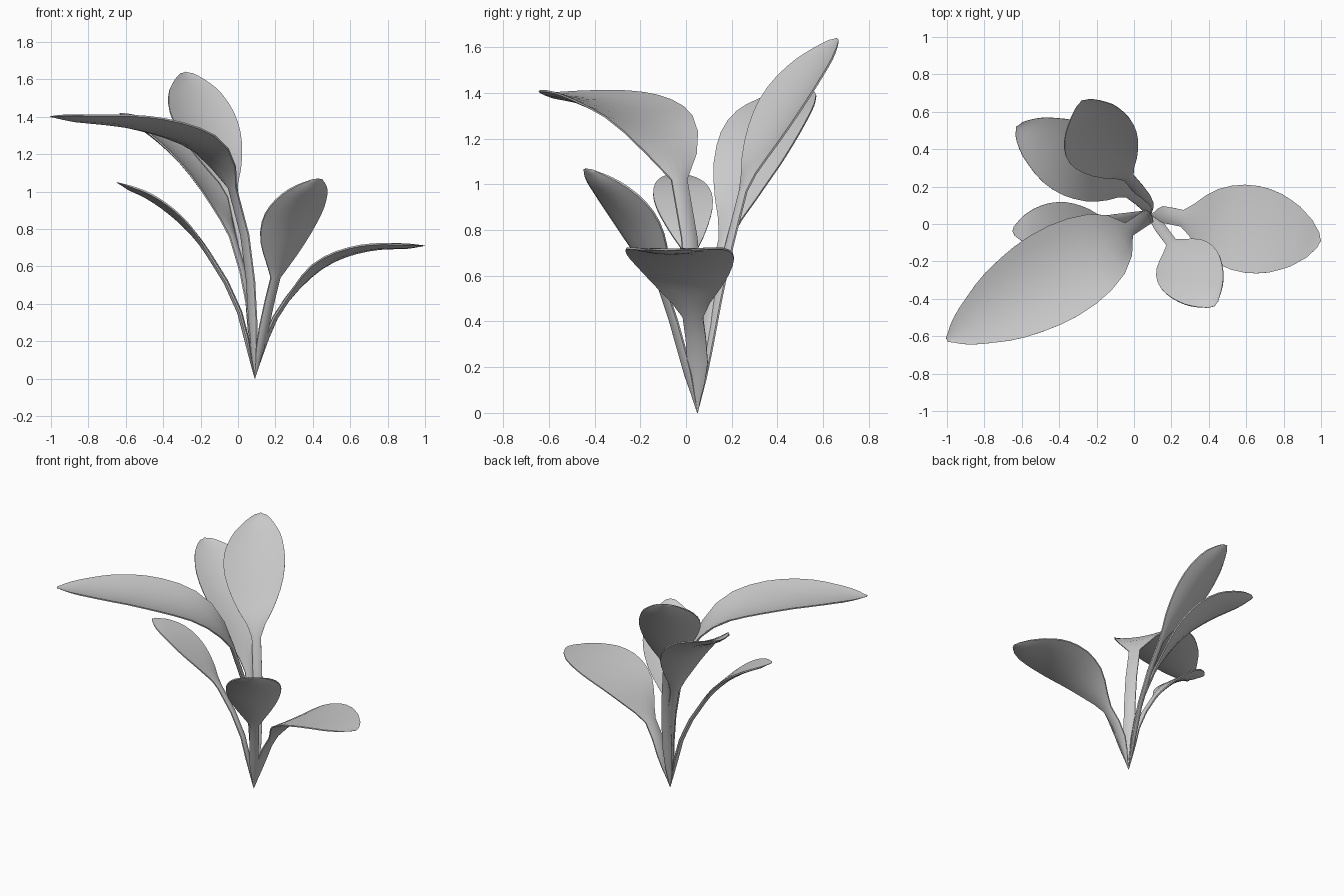
import bpy, bmesh, math
from mathutils import Vector

cube = bpy.data.objects.get("Cube")
if cube:
    bpy.data.objects.remove(cube, do_unlink=True)

leaf_grey = bpy.data.materials.new("leaf_grey")
leaf_grey.use_nodes = True
colour = (0.6, 0.6, 0.6, 1)
leaf_grey.diffuse_color = colour
leaf_grey.node_tree.nodes["Principled BSDF"].inputs["Base Color"].default_value = colour

ROOT = (0.09, 0.05, 0)
ACROSS = [-1, -0.75, -0.4, 0, 0.4, 0.75, 1]


def spline(points, steps=40):
    """Dense smooth curve through the midrib points."""
    pts = [Vector(p) for p in points]
    pts = [2 * pts[0] - pts[1]] + pts + [2 * pts[-1] - pts[-2]]
    curve = []
    for a, b, c, d in zip(pts, pts[1:], pts[2:], pts[3:]):
        for i in range(steps):
            t = i / steps
            curve.append(0.5 * (2 * b + (c - a) * t + (2 * a - 5 * b + 4 * c - d) * t * t
                                + (3 * b - a - 3 * c + d) * t ** 3))
    curve.append(pts[-2])
    return curve


def leaf(name, midrib, width, bulge=1.3, roundness=0.65, stem=0.03, cup=0.2):
    """Flat stem from the root up to the third midrib point, then a cupped blade."""
    curve = spline([ROOT] + midrib)
    lengths = [0]
    for p, q in zip(curve, curve[1:]):
        lengths.append(lengths[-1] + (q - p).length)
    start, total = lengths[80], lengths[-1]
    heading = curve[-1] - curve[80]
    side = Vector((heading.y, -heading.x, 0)).normalized()

    # Stations along the leaf, packed closer together towards the tip
    stem_rows = [start * f for f in (0, 0.15, 0.3, 0.5, 0.75)]
    blade_rows = [start + (total - start) * math.sin(math.pi / 2 * i / 16) for i in range(17)]

    bm = bmesh.new()
    rings = []
    for s in stem_rows + blade_rows:
        k = min(range(len(lengths)), key=lambda i: abs(lengths[i] - s))
        tangent = (curve[min(k + 1, len(curve) - 1)] - curve[max(k - 1, 0)]).normalized()
        normal = side.cross(tangent).normalized()
        u = max(0, (s - start) / (total - start))
        blade = width * max(0, math.sin(math.pi * min(u, 1) ** bulge)) ** roundness
        taper = min(1, s / 0.2) * min(1, (1 - u) * 8)
        half = max(blade, stem * taper, 0.002)
        thick = 0.014 * max(taper, 0.1)
        lift = cup * min(1, u * 4)

        def place(t, face):
            h = lift * half * (t * t - 0.3) + face * thick * (1 - 0.7 * t * t)
            return bm.verts.new(curve[k] + side * half * t + normal * h)

        rings.append([place(t, 1) for t in ACROSS] + [place(t, -1) for t in reversed(ACROSS)])

    # Skin the rings and close both ends
    for low, high in zip(rings, rings[1:]):
        for i in range(len(low)):
            j = (i + 1) % len(low)
            bm.faces.new((low[i], low[j], high[j], high[i]))
    bm.faces.new(rings[0])
    bm.faces.new(rings[-1])
    bmesh.ops.recalc_face_normals(bm, faces=bm.faces)

    mesh = bpy.data.meshes.new(name)
    bm.to_mesh(mesh)
    bm.free()
    mesh.materials.append(leaf_grey)
    obj = bpy.data.objects.new(name, mesh)
    bpy.context.collection.objects.link(obj)
    bpy.ops.object.select_all(action="DESELECT")
    obj.select_set(True)
    bpy.context.view_layer.objects.active = obj
    bpy.ops.object.shade_smooth_by_angle(angle=math.radians(50))


# Long pointed leaf, front right
leaf("long_arching_leaf", [(0.06, 0.03, 0.6), (-0.03, -0.03, 1.02), (-0.2, -0.14, 1.24),
     (-0.55, -0.35, 1.36), (-1, -0.62, 1.4)], 0.25, bulge=0.9, roundness=0.7, stem=0.04)

# Two upright leaves at the back
leaf("tall_back_leaf", [(0.06, 0.14, 0.5), (-0.03, 0.25, 0.97), (-0.12, 0.36, 1.2),
     (-0.21, 0.49, 1.42), (-0.28, 0.66, 1.64)], 0.2)
leaf("side_back_leaf", [(0.06, 0.1, 0.4), (-0.03, 0.17, 0.76), (-0.19, 0.28, 1.08),
     (-0.38, 0.38, 1.28), (-0.63, 0.52, 1.42)], 0.2)

# Slim leaf to the right
leaf("slim_leaf", [(0, 0.04, 0.38), (-0.16, 0.02, 0.67), (-0.3, 0, 0.84),
     (-0.47, -0.02, 0.97), (-0.65, -0.04, 1.05)], 0.13, stem=0.025, cup=0.1)

# Low broad leaf to the left
leaf("low_broad_leaf", [(0.16, 0.05, 0.24), (0.26, 0.03, 0.42), (0.45, 0, 0.61),
     (0.7, -0.04, 0.7), (1, -0.09, 0.71)], 0.235, bulge=1.15, stem=0.045, cup=0.08)

# Short rounded leaf at the front
leaf("short_front_leaf", [(0.14, -0.02, 0.28), (0.2, -0.1, 0.54), (0.27, -0.21, 0.78),
     (0.34, -0.31, 0.93), (0.43, -0.44, 1.07)], 0.18, bulge=1.15)
